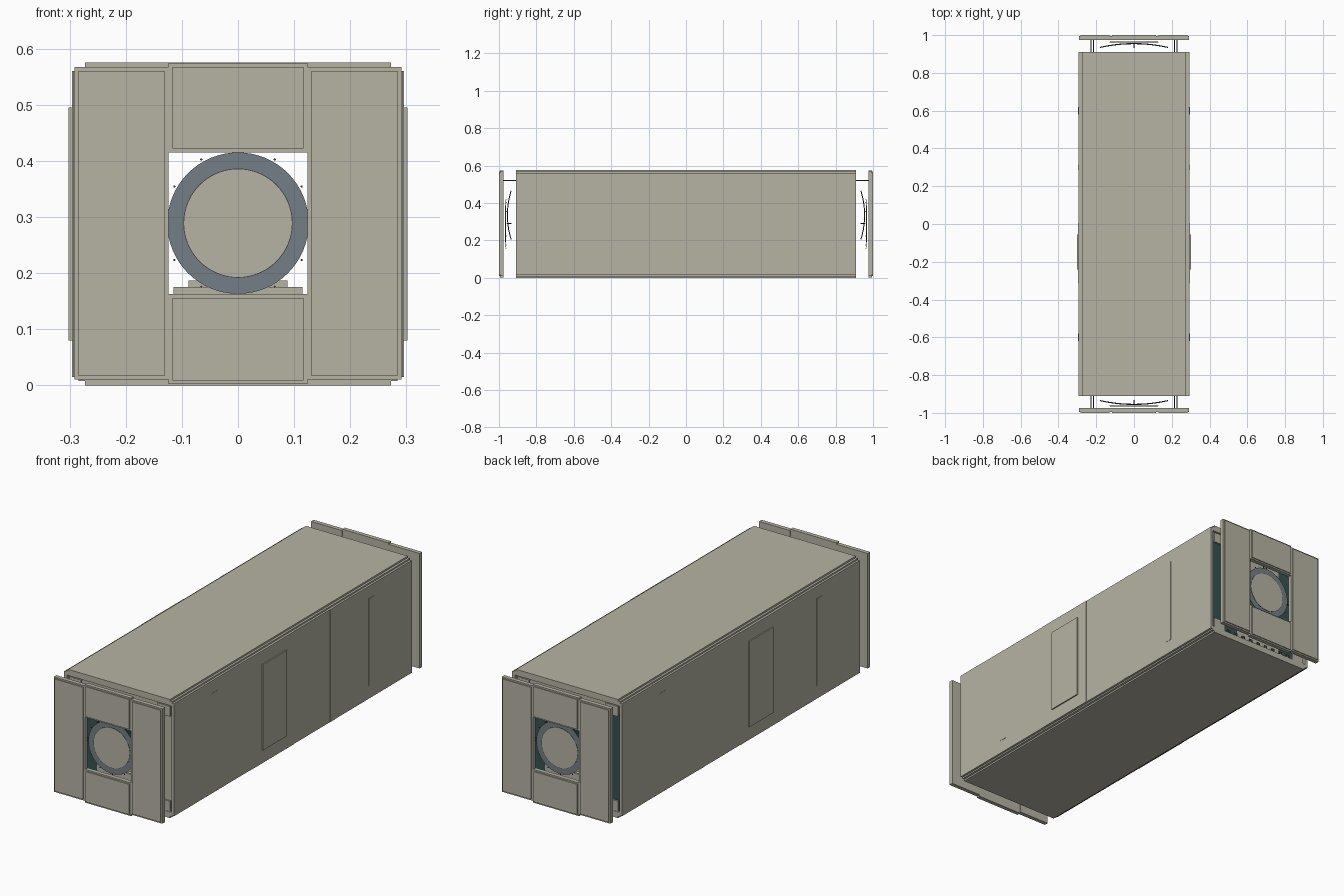
import bpy
from math import pi, cos, sin

cube = bpy.data.objects.get("Cube")
if cube:
    bpy.data.objects.remove(cube)


def material(name, rgb):
    m = bpy.data.materials.new(name)
    m.use_nodes = True
    m.diffuse_color = (*rgb, 1)
    m.node_tree.nodes["Principled BSDF"].inputs["Base Color"].default_value = (*rgb, 1)
    return m


BEIGE = material("warm grey panel", (0.47, 0.455, 0.368))
SLATE = material("slate ring", (0.175, 0.213, 0.238))
TEAL = material("dark teal lining", (0.035, 0.085, 0.085))
DARK = material("dark metal", (0.06, 0.06, 0.05))

ZC = 0.289       # hatch axis height
END = 0.91       # half length of the body


def box(name, x, y, z, mat):
    """Box from (low, high) ranges."""
    bpy.ops.mesh.primitive_cube_add(size=1)
    ob = bpy.context.object
    ob.name = name
    for v in ob.data.vertices:
        for i, (low, high) in enumerate((x, y, z)):
            v.co[i] = low if v.co[i] < 0 else high
    ob.data.materials.append(mat)


def span(a, b, s):
    """Range mirrored to side s."""
    return (a, b) if s > 0 else (-b, -a)


def end_panel(name, x, z, e):
    """Protective plate with a slightly smaller raised face."""
    lip = 0.007
    box(name + "_plate", x, span(0.975, 0.995, e), z, BEIGE)
    box(name + "_face", (x[0] + lip, x[1] - lip), span(0.995, 1.0, e),
        (z[0] + lip, z[1] - lip), BEIGE)


def rod(name, x, y, z, radius, depth, mat, sides=64):
    bpy.ops.mesh.primitive_cylinder_add(vertices=sides, radius=radius, depth=depth,
                                        location=(x, y, z), rotation=(pi / 2, 0, 0))
    ob = bpy.context.object
    ob.name = name
    ob.data.materials.append(mat)
    bpy.ops.object.shade_smooth_by_angle()


def ring(name, y, inner, outer, depth, mat, n=64):
    """Flat ring around the hatch axis."""
    verts, faces = [], []
    for i in range(n):
        a = 2 * pi * i / n
        for r, d in ((inner, -1), (outer, -1), (outer, 1), (inner, 1)):
            verts.append((r * cos(a), y + d * depth / 2, ZC + r * sin(a)))
        for k in range(4):
            j, l = (i + 1) % n, (k + 1) % 4
            faces.append((4 * i + k, 4 * i + l, 4 * j + l, 4 * j + k))
    me = bpy.data.meshes.new(name)
    me.from_pydata(verts, [], faces)
    me.materials.append(mat)
    ob = bpy.data.objects.new(name, me)
    bpy.context.collection.objects.link(ob)


def strut(name, points):
    cu = bpy.data.curves.new(name, "CURVE")
    cu.dimensions = "3D"
    cu.bevel_depth = 0.003
    cu.bevel_resolution = 1
    sp = cu.splines.new("POLY")
    sp.points.add(len(points) - 1)
    for p, co in zip(sp.points, points):
        p.co = (*co, 1)
    cu.materials.append(DARK)
    bpy.context.collection.objects.link(bpy.data.objects.new(name, cu))


# Roof and floor slabs, stepped in at the long edges
length = (-END, END)
box("roof_slab", (-0.273, 0.273), length, (0.55, 0.575), BEIGE)
box("roof_ledge", (-0.284, 0.284), length, (0.545, 0.567), BEIGE)
box("floor_slab", (-0.273, 0.273), length, (0, 0.025), BEIGE)
box("floor_ledge", (-0.284, 0.284), length, (0.008, 0.03), BEIGE)

# Walkway steps inside
box("walkway_base", (-0.115, 0.115), (-0.88, 0.88), (0.15, 0.175), BEIGE)
box("walkway_top", (-0.088, 0.088), (-0.86, 0.86), (0.175, 0.187), BEIGE)

# Long sides: wall, lining, raised door section, ribs and door
for s in (-1, 1):
    box("side_wall", span(0.28, 0.2945, s), length, (0.015, 0.56), BEIGE)
    box("side_lining", span(0.274, 0.28, s), (-0.89, 0.89), (0.03, 0.545), TEAL)
    box("door_section", span(0.29, 0.296, s), (-0.315, 0.005), (0.015, 0.56), BEIGE)
    box("side_door", span(0.29, 0.302, s), (-0.24, -0.055), (0.08, 0.495), BEIGE)
    rib = span(0.29, 0.296, s)
    box("wall_rib", rib, (0.285, 0.315), (0.015, 0.56), BEIGE)
    for e in (-1, 1):
        box("panel_rib", rib, span(0.58, 0.62, e), (0.08, 0.5), BEIGE)

# Both ends: bulkhead, protective panels, hatch and mounting hardware
for e in (-1, 1):
    bulkhead = span(0.89, 0.9, e)
    box("bulkhead_top", (-0.274, 0.274), bulkhead, (0.5, 0.545), BEIGE)
    box("bulkhead_upper", (-0.126, 0.126), bulkhead, (0.42, 0.5), BEIGE)
    box("bulkhead_lower", (-0.126, 0.126), bulkhead, (0.03, 0.15), BEIGE)
    for s in (-1, 1):
        light = s > 0 > e
        box("bulkhead_side", span(0.126, 0.274, s), bulkhead, (0.03, 0.5),
            BEIGE if light else TEAL)
        end_panel("end_side_panel", span(0.124, 0.291, s), (0.01, 0.567), e)
        # Paired rods and brackets holding the end panels
        for x in (0.215, 0.227):
            rod("panel_rod", s * x, e * 0.938, 0.52, 0.003, 0.08, DARK, 12)
        for z in (0.055, 0.515):
            box("rod_bracket", span(0.205, 0.27, s), span(0.88, 0.908, e),
                (z - 0.025, z + 0.025), BEIGE)
    for i in range(-4, 5):
        box("floor_clip", (i * 0.045 - 0.008, i * 0.045 + 0.008), span(0.9, 0.906, e),
            (0.034, 0.046), DARK)
    end_panel("end_top_panel", (-0.1235, 0.1235), (0.415, 0.574), e)
    end_panel("end_bottom_panel", (-0.1235, 0.1235), (0.002, 0.163), e)

    ring("hatch_ring", e * 0.964, 0.096, 0.126, 0.004, SLATE)
    ring("hatch_rim", e * 0.965, 0.096, 0.0975, 0.004, DARK)
    rod("hatch_cover", 0, e * 0.965, ZC, 0.096, 0.004, BEIGE)
    for i in range(12):
        a = 2 * pi * i / 12
        rod("ring_bolt", 0.131 * cos(a), e * 0.962, ZC + 0.131 * sin(a),
            0.002, 0.004, DARK, 8)

    # Bowed struts behind the hatch
    bow = [(t / 5, e * (0.955 - 0.02 * (t / 5) ** 2)) for t in range(-5, 6)]
    strut("cross_strut", [(0.18 * t, y, ZC) for t, y in bow])
    strut("upright_strut", [(0, y, 0.335 + 0.13 * t) for t, y in bow])
